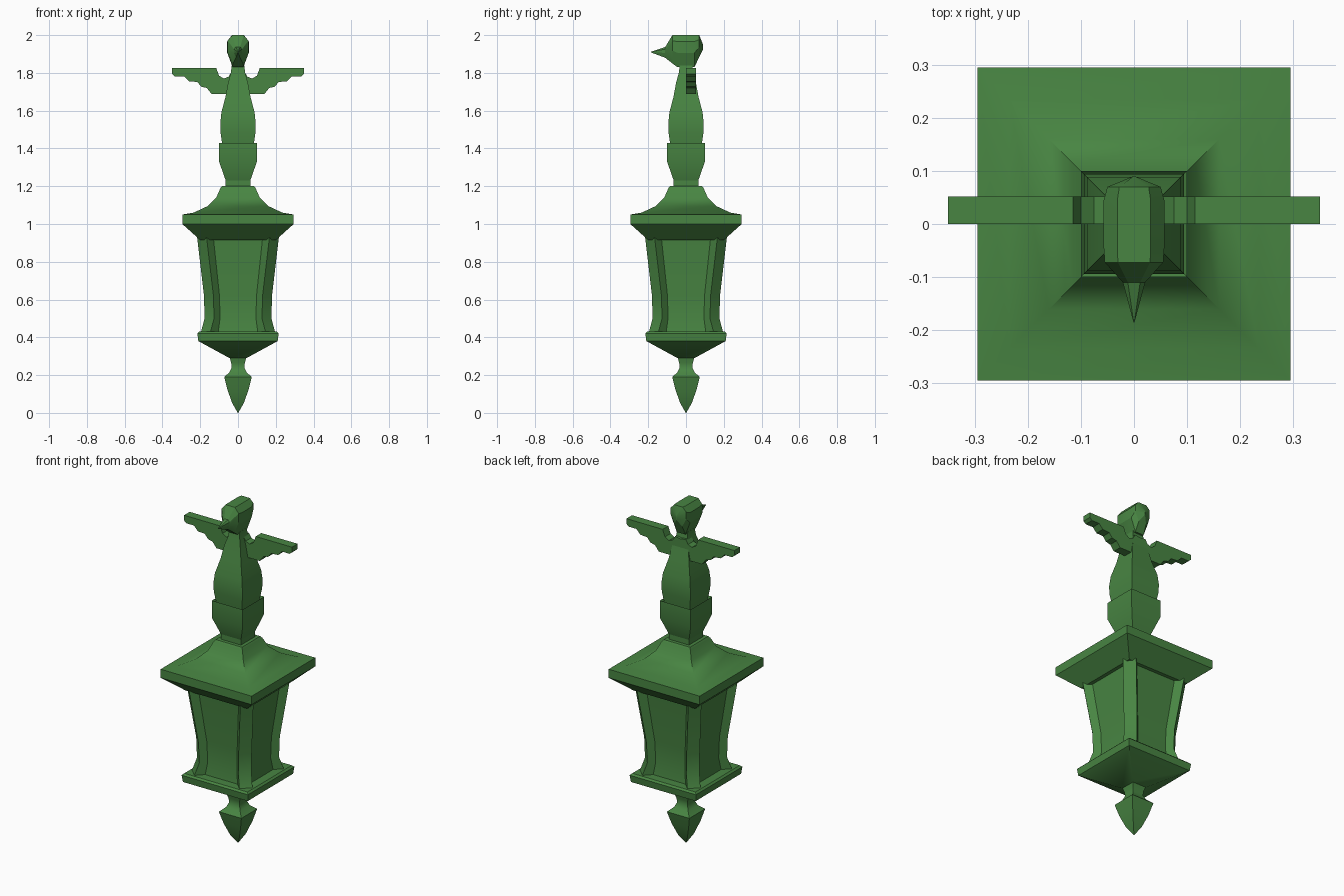
import bpy, bmesh, math

cube = bpy.data.objects.get("Cube")
if cube:
    bpy.data.objects.remove(cube, do_unlink=True)

green = bpy.data.materials.new("patina_green")
green.use_nodes = True
colour = (0.065, 0.235, 0.055, 1)
green.diffuse_color = colour
green.node_tree.nodes["Principled BSDF"].inputs["Base Color"].default_value = colour


def loft(name, rings, smooth=35):
    """Skin equal-length rings of points and cap both ends."""
    bm = bmesh.new()
    loops = [[bm.verts.new(p) for p in ring] for ring in rings]
    n = len(loops[0])
    for a, b in zip(loops, loops[1:]):
        for i in range(n):
            j = (i + 1) % n
            bm.faces.new((a[i], a[j], b[j], b[i]))
    bm.faces.new(loops[0])
    bm.faces.new(loops[-1])
    bmesh.ops.remove_doubles(bm, verts=bm.verts, dist=0.0005)
    bmesh.ops.recalc_face_normals(bm, faces=bm.faces)
    mesh = bpy.data.meshes.new(name)
    bm.to_mesh(mesh)
    bm.free()
    mesh.materials.append(green)
    obj = bpy.data.objects.new(name, mesh)
    bpy.context.collection.objects.link(obj)
    bpy.ops.object.select_all(action="DESELECT")
    obj.select_set(True)
    bpy.context.view_layer.objects.active = obj
    bpy.ops.object.shade_smooth_by_angle(angle=math.radians(smooth))
    return obj


def square_loft(name, profile):
    """Stack square sections given as (half width, height)."""
    corners = ((-1, -1), (1, -1), (1, 1), (-1, 1))
    return loft(name, [[(w * x, w * y, z) for x, y in corners] for w, z in profile])


# Lantern: finial, base tray, recessed panels and roof
square_loft("bottom_finial", [(0.001, 0), (0.03, 0.05), (0.055, 0.12), (0.073, 0.19),
                              (0.045, 0.215), (0.034, 0.24), (0.036, 0.265), (0.045, 0.295)])
square_loft("base_tray", [(0.045, 0.29), (0.21, 0.38), (0.215, 0.42), (0.205, 0.43)])
square_loft("lantern_panels", [(0.155, 0.425), (0.145, 0.5), (0.148, 0.62), (0.18, 0.925)])
square_loft("roof", [(0.20, 0.915), (0.295, 1.0), (0.295, 1.05), (0.235, 1.06),
                     (0.16, 1.095), (0.115, 1.14), (0.093, 1.19), (0.085, 1.2), (0.065, 1.2)])
square_loft("roof_collar", [(0.065, 1.19), (0.065, 1.235)])

# Corner posts with a diagonal outer face, flared at the foot
for name, sx, sy in (("front_left", 1, -1), ("front_right", -1, -1),
                     ("back_left", 1, 1), ("back_right", -1, 1)):
    rings = []
    for w, z in ((0.197, 0.425), (0.177, 0.5), (0.18, 0.62), (0.217, 0.935)):
        near, deep = w - 0.05, 0.045
        section = ((w, near), (near, w), (near - deep, w - deep), (w - deep, near - deep))
        rings.append([(sx * x, sy * y, z) for x, y in section])
    loft(name + "_post", rings)

# Pedestal block and bird body
square_loft("pedestal", [(0.065, 1.23), (0.1, 1.33), (0.1, 1.43), (0.08, 1.405)])
square_loft("bird_body", [(0.08, 1.4), (0.092, 1.48), (0.094, 1.53), (0.088, 1.59),
                          (0.067, 1.67), (0.052, 1.75), (0.038, 1.8), (0.033, 1.84)])

# Head and beak: sections along y as (y, half width, bottom, top)
head = []
for y, w, low, high in ((0.09, 0.001, 1.925, 1.95), (0.07, 0.05, 1.885, 2.0),
                        (0.045, 0.057, 1.83, 2.0), (-0.045, 0.057, 1.83, 2.0),
                        (-0.072, 0.055, 1.85, 2.0), (-0.11, 0.021, 1.88, 1.937),
                        (-0.185, 0.001, 1.908, 1.912)):
    h = high - low
    half = ((0.55, high), (1, high - 0.2 * h), (1, low + 0.45 * h), (0.5, low))
    head.append([(w * k, y, z) for k, z in half] +
                [(-w * k, y, z) for k, z in reversed(half)])
loft("bird_head", head, 20)

# Spread wings with stepped feather edges
outline = ((0.0, 1.80), (0.035, 1.805), (0.05, 1.78), (0.075, 1.77), (0.1, 1.785),
           (0.115, 1.825), (0.35, 1.825), (0.35, 1.795), (0.335, 1.782), (0.285, 1.782),
           (0.26, 1.755), (0.215, 1.752), (0.195, 1.727), (0.165, 1.72),
           (0.14, 1.688), (0.0, 1.688))
for name, side in (("left_wing", 1), ("right_wing", -1)):
    loft(name, [[(side * x, y, z) for x, z in outline] for y in (0, 0.052)])
